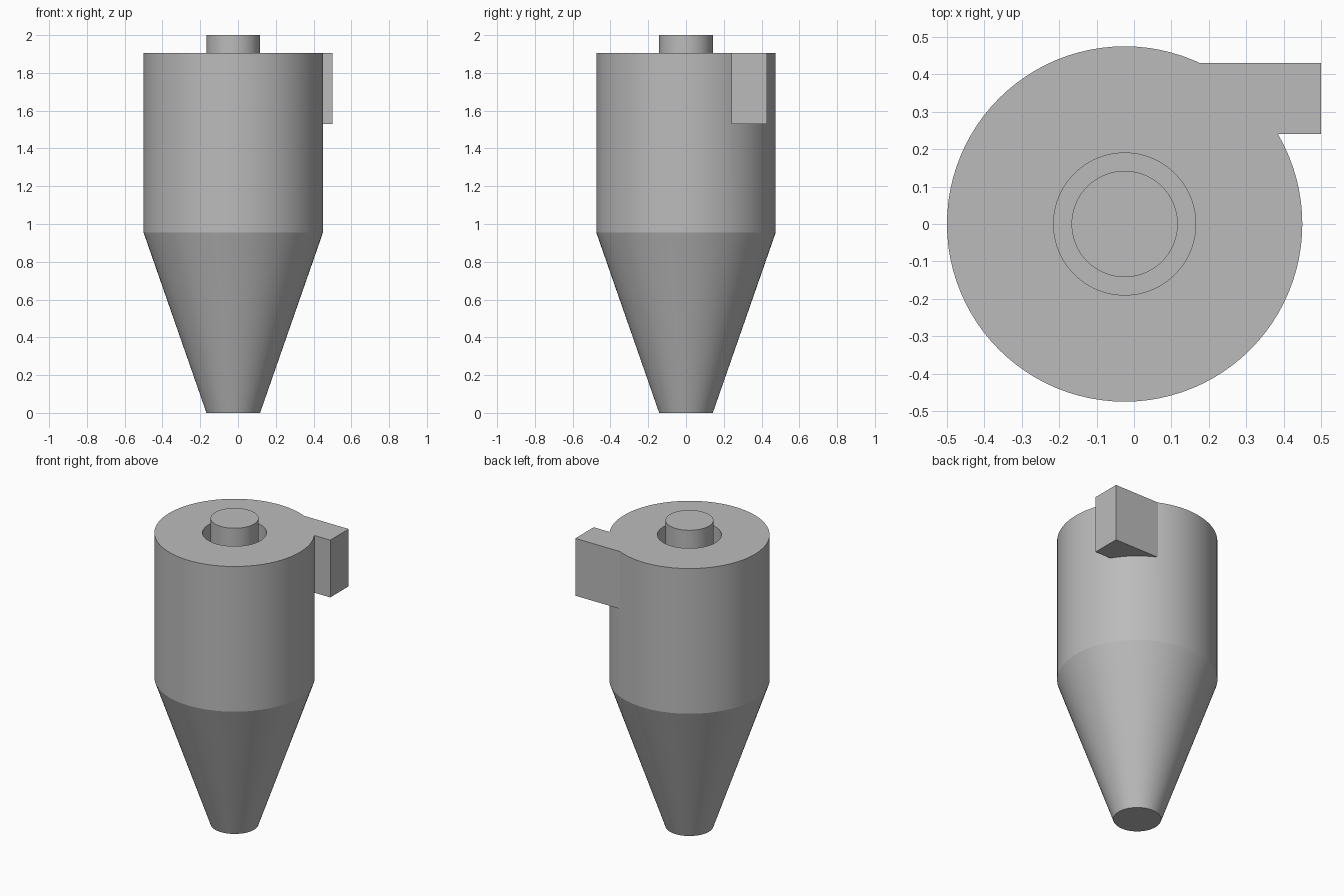
import bpy
import bmesh
import math
from mathutils import Matrix

cube = bpy.data.objects.get("Cube")
if cube:
    bpy.data.objects.remove(cube, do_unlink=True)

AXIS_X = -0.025
TOP = 1.905
SEGMENTS = 96

grey = bpy.data.materials.new("plain grey")
grey.use_nodes = True
colour = (0.5, 0.5, 0.5, 1)
grey.diffuse_color = colour
grey.node_tree.nodes["Principled BSDF"].inputs["Base Color"].default_value = colour


def add_object(name, bm):
    bmesh.ops.recalc_face_normals(bm, faces=bm.faces)
    mesh = bpy.data.meshes.new(name)
    bm.to_mesh(mesh)
    bm.free()
    mesh.materials.append(grey)
    obj = bpy.data.objects.new(name, mesh)
    bpy.context.collection.objects.link(obj)
    return obj


def lathe(name, profile):
    """Turn (radius, z) rings into a closed solid with flat end caps."""
    bm = bmesh.new()
    rings = []
    for r, z in profile:
        angles = [2 * math.pi * i / SEGMENTS for i in range(SEGMENTS)]
        rings.append([bm.verts.new((AXIS_X + r * math.cos(a), r * math.sin(a), z))
                      for a in angles])
    for low, high in zip(rings, rings[1:]):
        for i in range(SEGMENTS):
            j = (i + 1) % SEGMENTS
            bm.faces.new((low[i], low[j], high[j], high[i]))
    bm.faces.new(rings[0])
    bm.faces.new(rings[-1])
    return add_object(name, bm)


def box(name, low, high):
    bm = bmesh.new()
    size = [b - a for a, b in zip(low, high)]
    centre = [(a + b) / 2 for a, b in zip(low, high)]
    bmesh.ops.create_cube(bm, size=1, matrix=Matrix.Translation(centre) @ Matrix.Diagonal((*size, 1)))
    return add_object(name, bm)


# Cone, barrel, flat lid, ring-shaped groove and central outlet
body = lathe("cyclone_body", [
    (0.142, 0), (0.475, 0.955), (0.475, TOP), (0.19, TOP),
    (0.19, 1.43), (0.142, 1.43), (0.142, 2.0)])

# Tangential inlet duct, merged into the barrel
inlet = box("inlet_duct", (0.1, 0.24, 1.53), (0.5, 0.43, TOP))
inlet.hide_render = True

union = body.modifiers.new("merge_inlet", "BOOLEAN")
union.operation = "UNION"
union.solver = "EXACT"
union.object = inlet

bpy.ops.object.select_all(action="DESELECT")
body.select_set(True)
bpy.context.view_layer.objects.active = body
bpy.ops.object.modifier_apply(modifier=union.name)
bpy.data.objects.remove(inlet, do_unlink=True)

# Smooth round walls with crisp rims
bpy.ops.object.shade_smooth_by_angle(angle=math.radians(15))
